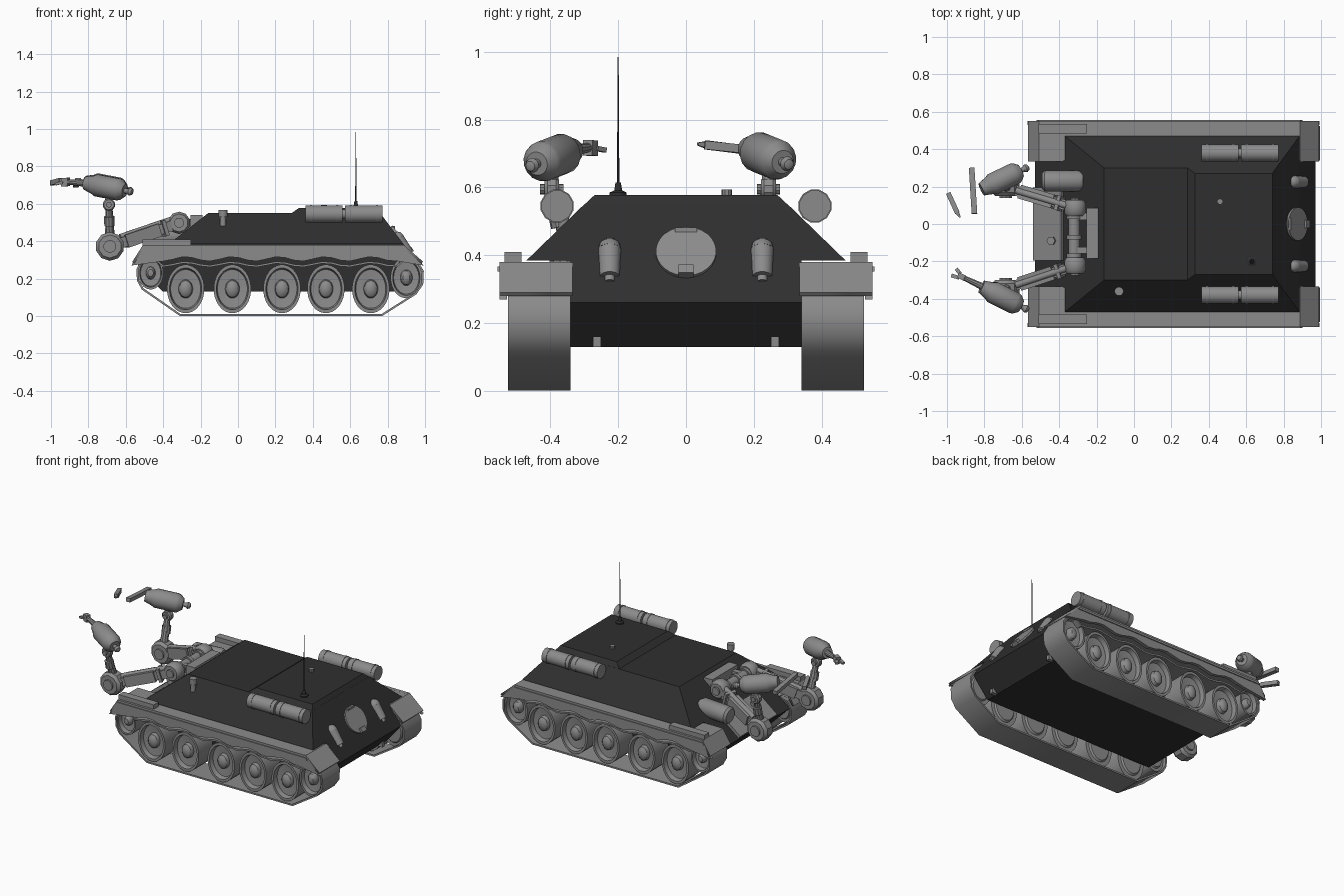
import bpy, bmesh, math
from mathutils import Vector, Matrix

if "Cube" in bpy.data.objects:
    bpy.data.objects.remove(bpy.data.objects["Cube"])


def material(name, value):
    m = bpy.data.materials.new(name)
    m.use_nodes = True
    m.diffuse_color = (value, value, value, 1)
    m.node_tree.nodes["Principled BSDF"].inputs["Base Color"].default_value = m.diffuse_color
    return m


DARK = material("charcoal", 0.028)
GREY = material("mid grey", 0.26)


def finish(name, bm, mat, smooth=True, thick=0):
    bmesh.ops.remove_doubles(bm, verts=bm.verts, dist=0.0001)
    bmesh.ops.recalc_face_normals(bm, faces=bm.faces)
    for f in bm.faces:
        f.smooth = smooth
    for e in bm.edges:
        e.smooth = e.calc_face_angle(3) < 0.6
    mesh = bpy.data.meshes.new(name)
    bm.to_mesh(mesh)
    bm.free()
    mesh.materials.append(mat)
    ob = bpy.data.objects.new(name, mesh)
    bpy.context.scene.collection.objects.link(ob)
    if thick:
        mod = ob.modifiers.new("thickness", 'SOLIDIFY')
        mod.thickness, mod.offset = thick, 0
    return ob


def aim(origin, direction):
    return Matrix.Translation(origin) @ Vector(direction).to_track_quat('Z', 'Y').to_matrix().to_4x4()


def lathe(name, profile, origin, direction, mat=GREY, sides=20, squash=1):
    """Turn (radius, height) points about an axis; squash narrows the result in x."""
    bm = bmesh.new()
    m = Matrix.Translation(origin) @ Matrix.Diagonal((squash, 1, 1, 1)) @ aim((0, 0, 0), direction)
    rings = [[bm.verts.new(m @ Vector((r * math.cos(a), r * math.sin(a), h)))
              for a in (math.tau * (i + 0.5) / sides for i in range(sides))] for r, h in profile]
    for lo, hi in zip(rings, rings[1:]):
        for i in range(sides):
            j = (i + 1) % sides
            bm.faces.new((lo[i], lo[j], hi[j], hi[i]))
    return finish(name, bm, mat)


def rod(name, a, b, r, mat=GREY, sides=12, tip=None):
    a, b = Vector(a), Vector(b)
    n = (b - a).length
    return lathe(name, [(0, 0), (r, 0), (r if tip is None else tip, n), (0, n)], a, b - a, mat, sides)


def box(name, center, size, mat=GREY, pitch=0):
    bm = bmesh.new()
    m = Matrix.Translation(center) @ Matrix.Rotation(pitch, 4, 'Y') @ Matrix.Diagonal((*size, 1))
    bmesh.ops.create_cube(bm, size=1, matrix=m)
    return finish(name, bm, mat, False)


def beam(name, a, b, w, h, mat=GREY):
    a, b = Vector(a), Vector(b)
    bm = bmesh.new()
    m = aim((a + b) / 2, b - a) @ Matrix.Diagonal((w, h, (b - a).length, 1))
    bmesh.ops.create_cube(bm, size=1, matrix=m)
    return finish(name, bm, mat, False)


def prism(name, points, y0, y1, mat):
    """Side outline extruded across y."""
    bm = bmesh.new()
    face = bm.faces.new([bm.verts.new((x, y0, z)) for x, z in points])
    new = bmesh.ops.extrude_face_region(bm, geom=[face])["geom"]
    bmesh.ops.translate(bm, verts=[v for v in new if isinstance(v, bmesh.types.BMVert)], vec=(0, y1 - y0, 0))
    return finish(name, bm, mat, False)


def strip(name, points, y0, y1, mat, thick, closed):
    """Bent sheet following a side path."""
    bm = bmesh.new()
    pairs = [[bm.verts.new((x, y, z)) for y in (y0, y1)] for x, z in points]
    for p, q in zip(pairs, pairs[1:] + pairs[:1] if closed else pairs[1:]):
        bm.faces.new((p[0], p[1], q[1], q[0]))
    return finish(name, bm, mat, True, thick)


def frustum(name, low, high, mat):
    """Tapered block; each level is (x0, x1, half width, z)."""
    bm = bmesh.new()
    for x0, x1, w, z in (low, high):
        for x in (x0, x1):
            for y in (-w, w):
                bm.verts.new((x, y, z))
    bmesh.ops.convex_hull(bm, input=bm.verts)
    bmesh.ops.dissolve_limit(bm, angle_limit=0.01, verts=bm.verts, edges=bm.edges)
    return finish(name, bm, mat, False)


# Armoured hull
prism("lower_hull", [(-.40, .13), (-.53, .26), (-.37, .385), (.885, .385), (.97, .26), (.86, .13)], -.34, .34, DARK)
frustum("upper_hull", (-.37, .885, .47, .385), (-.16, .76, .30, .55), DARK)
frustum("engine_deck", (.285, .76, .30, .549), (.325, .74, .27, .577), DARK)

# Running gear and fenders on both sides
WHEELS = [-.28, -.03, .235, .47, .71]
wave = [(-.40 + .05 * i, math.cos(math.tau * (-.40 + .05 * i + .28) / .2475)) for i in range(26)]
for s, side in ((1, "left"), (-1, "right")):
    loop = [(-.31, .006), (.77, .006), (.95, .12), (.985, .17), (.988, .24), (.955, .295), (.90, .31)]
    loop += [(x, .277 + .01 * c) for x, c in reversed(wave)]
    loop += [(-.46, .315), (-.51, .30), (-.538, .25), (-.535, .19), (-.51, .145)]
    strip(side + "_track", loop, s * .34, s * .525, GREY, .011, True)
    strip(side + "_fender", [(-.56, .285), (-.505, .373), (.885, .373), (.985, .285)], s * .335, s * .55, GREY, .014, False)
    skirt = [(-.57, .27), (-.505, .38), (.885, .38), (.992, .27)]
    skirt += [(x, .305 + .012 * c) for x, c in reversed(wave)]
    prism(side + "_skirt", skirt, s * .528, s * .55, GREY)
    prism(side + "_skirt_rail", [(-.52, .352), (-.51, .366), (.89, .366), (.90, .352)], s * .54, s * .556, GREY)
    box(side + "_fender_locker", (-.38, s * .51, .392), (.26, .05, .034))
    for i, (x, z, r) in enumerate([(x, .145, .13) for x in WHEELS] + [(-.467, .23, .088), (.90, .205, .11)]):
        k = r / .13
        prof = [(0, -.16), (.09, -.16), (.1, -.15), (.13, -.15), (.13, 0), (.112, 0), (.104, -.03),
                (.05, -.035), (.044, -.012), (.028, 0), (0, .004)]
        lathe(f"{side}_wheel_{i + 1}", [(a * k, h) for a, h in prof], (x, s * .515, z), (0, s, 0), GREY, 28, .77)

    # Fuel drums with straps
    for x in (.36, .573):
        rod(f"{side}_drum", (x, s * .38, .545), (x + .2, s * .38, .545), .047)
        for dx in (.03, .17):
            rod(f"{side}_drum_strap", (x + dx - .006, s * .38, .545), (x + dx + .006, s * .38, .545), .05)
    rod(f"{side}_drum_joint", (.55, s * .38, .545), (.58, s * .38, .545), .025)

    # Exhausts and tow hooks at the rear
    rod(side + "_exhaust", (.855, s * .225, .415), (.91, s * .225, .335), .034, GREY, 16, .03)
    lathe(side + "_exhaust_cap", [(.034, 0), (.03, .02), (.018, .032), (0, .037)], (.855, s * .225, .415), (-.57, 0, .82))
    rod(side + "_exhaust_mouth", (.9, s * .225, .35), (.92, s * .225, .32), .016)
    box(side + "_tow_hook", (.875, s * .262, .145), (.04, .024, .03))

# Rear hatch
tilt = Vector((.322, 0, .23)).normalized()
hatch = Vector((.868, 0, .405))
rod("rear_hatch", hatch - tilt * .02, hatch + tilt * .012, .089, GREY, 28)
box("hatch_hinge", (.92, 0, .352), (.03, .045, .03), GREY, .95)
box("hatch_handle", (.83, 0, .475), (.02, .065, .012))

# Roof fittings
lathe("antenna_base", [(0, 0), (.026, 0), (.026, .01), (.012, .016), (.008, .04), (0, .04)], (.63, -.2, .575), (0, 0, 1), DARK, 12)
rod("antenna", (.63, -.2, .6), (.63, -.2, .985), .004, DARK, 8, .0015)
rod("roof_cap", (.46, .12, .575), (.46, .12, .593), .016, GREY, 10)
rod("periscope", (-.08, -.36, .48), (-.08, -.36, .55), .016)
rod("periscope_head", (-.08, -.36, .53), (-.08, -.36, .567), .024)

# Arm mount on the sloped nose
box("nose_plate", (-.455, 0, .325), (.19, .39, .03), GREY, -.663)
rod("nose_bolt", (-.43, -.09, .34), (-.445, -.09, .375), .024, GREY, 6)
box("arm_mount", (-.222, -.05, .505), (.065, .27, .07))
for y in (-.14, .04):
    box("mount_bracket", (-.265, y, .495), (.09, .035, .05))
rod("shoulder_shaft", (-.32, -.22, .495), (-.32, .09, .495), .032)
for y in (-.17, -.07, .04):
    rod("shaft_collar", (-.32, y - .012, .495), (-.32, y + .012, .495), .042)
lathe("nose_canister", [(0, 0), (.045, 0), (.057, .015), (.057, .2), (.045, .22), (0, .22)],
      (-.49, .23, .415), (1, 0, .06))


def joint(name, center, r, half, sides=10):
    prof = [(0, -half - .012), (r * .45, -half - .012), (r * .45, -half), (r * .8, -half), (r, -half * .6)]
    lathe(name, prof + [(a, -h) for a, h in reversed(prof)], center, (0, 1, 0), GREY, sides)


# Two working arms
TILT = Vector((0, 0, .03))
for side, sh, el, tail, nose in (
        ("left", (-.315, .085, .498), (-.685, .195, .372), (-.605, .285, .675), (-.815, .185, .715)),
        ("right", (-.315, -.222, .498), (-.685, -.345, .372), (-.605, -.44, .67), (-.815, -.335, .71))):
    sh, el, tail, nose = map(Vector, (sh, el, tail, nose))
    joint(side + "_shoulder", sh, .06, .042)
    joint(side + "_elbow", el, .077, .045)
    a, b = sh.lerp(el, .12), sh.lerp(el, .85)
    beam(side + "_upper_arm", a, b, .055, .055)
    beam(side + "_upper_arm_sleeve", sh.lerp(el, .3), sh.lerp(el, .78), .075, .07)
    rod(side + "_arm_piston", a + TILT, b + TILT, .018)
    beam(side + "_arm_collar", sh.lerp(el, .2), sh.lerp(el, .25), .08, .085)
    mid = tail.lerp(nose, .42)
    wrist = Vector((-.69, mid.y, .595))
    rod(side + "_forearm", el + TILT * 2, wrist, .026, GREY, 10, .018)
    rod(side + "_forearm_cuff", el.lerp(wrist, .5), el.lerp(wrist, .72), .028, GREY, 10)
    joint(side + "_wrist", wrist, .034, .022)
    rod(side + "_wrist_post", wrist, mid, .02)
    # Tool housing with an end knob
    n = (nose - tail).length
    lathe(side + "_tool_housing", [(0, 0), (.035, 0), (.056, .025), (.06, .04), (.06, n * .72),
                                   (.05, n * .8), (.036, n), (0, n)], tail, nose - tail, GREY, 16)
    axis = (nose - tail).normalized()
    rod(side + "_knob_stem", tail - axis * .025, tail + axis * .01, .014)
    lathe(side + "_knob", [(0, -.02), (.015, -.014), (.022, 0), (.015, .014), (0, .02)],
          tail - axis * .03, axis, GREY, 12)

# Open-ended gripper on the right arm
rod("gripper_stem", (-.80, -.34, .708), (-.92, -.283, .718), .02, GREY, 10, .013)
beam("gripper_palm", (-.905, -.29, .717), (-.94, -.273, .715), .03, .045)
beam("gripper_finger", (-.935, -.288, .715), (-.975, -.275, .705), .02, .014)
beam("gripper_finger", (-.93, -.265, .715), (-.95, -.24, .71), .02, .014)
# Cross bar and blade ahead of the left arm
beam("tool_bar", (-.868, .30, .70), (-.853, .055, .725), .03, .025)
beam("tool_blade", (-.993, .165, .712), (-.945, .06, .725), .026, .026)
rod("tool_blade_tip", (-.948, .066, .725), (-.93, .035, .728), .017, GREY, 4, .006)
